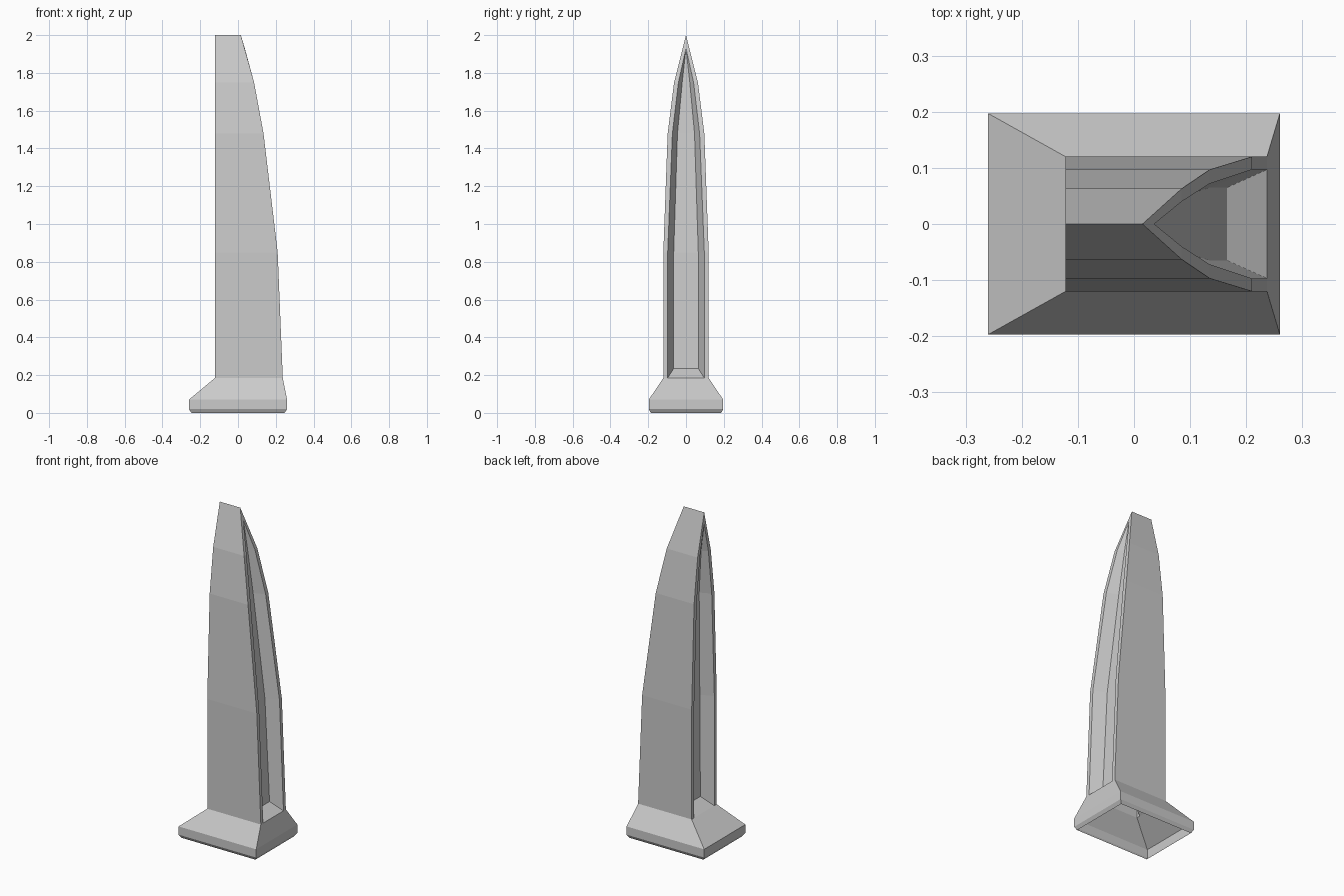
import bpy
import bmesh

cube = bpy.data.objects.get("Cube")
if cube:
    bpy.data.objects.remove(cube, do_unlink=True)

stone = bpy.data.materials.new("light_grey_stone")
stone.use_nodes = True
grey = (0.6, 0.6, 0.6, 1)
stone.diffuse_color = grey
stone.node_tree.nodes["Principled BSDF"].inputs["Base Color"].default_value = grey


def finish(bm, name):
    bmesh.ops.remove_doubles(bm, verts=bm.verts[:], dist=0.0005)
    bmesh.ops.recalc_face_normals(bm, faces=bm.faces[:])
    mesh = bpy.data.meshes.new(name)
    bm.to_mesh(mesh)
    bm.free()
    mesh.materials.append(stone)
    obj = bpy.data.objects.new(name, mesh)
    bpy.context.collection.objects.link(obj)
    return obj


def face(bm, *points):
    bm.faces.new([bm.verts.new(p) for p in points])


BACK = -0.122   # flat vertical edge of the shaft
FOOT = 0.185    # height where shaft meets base

# Shaft rows: height, curved edge x, half width, groove mouth, groove floor, groove depth
rows = [
    (FOOT, 0.237, 0.12, 0.097, 0.065, 0.071),
    (0.85, 0.21, 0.12, 0.097, 0.065, 0.075),
    (1.48, 0.135, 0.097, 0.072, 0.045, 0.065),
    (1.75, 0.085, 0.063, 0.04, 0.02, 0.035),
]
TIP_Z, TIP_X = 2.0, 0.015
PEAK_Z, PEAK_X = 1.93, 0.036


def grooved_edge(bm, curved):
    """Rim, slanted walls, floor and sill of the groove on one narrow side."""
    sign = -1 if curved else 1
    tip = (TIP_X if curved else BACK, 0, TIP_Z)
    peak = (PEAK_X if curved else BACK, 0, PEAK_Z)

    def ring(i, side):
        z, x, half, mouth, floor, depth = rows[i]
        x = x if curved else BACK
        floor_z = z + 0.05 if i == 0 else z
        return ((x, side * half, z), (x, side * mouth, z),
                (x + sign * depth, side * floor, floor_z))

    for side in (-1, 1):
        for i in range(len(rows) - 1):
            a, b = ring(i, side), ring(i + 1, side)
            face(bm, a[0], a[1], b[1], b[0])
            face(bm, a[1], a[2], b[2], b[1])
        top = ring(len(rows) - 1, side)
        face(bm, top[0], top[1], peak, tip)
        face(bm, top[1], top[2], peak)

    floors = [(ring(i, -1)[2], ring(i, 1)[2]) for i in range(len(rows))]
    for low, high in zip(floors, floors[1:]):
        face(bm, low[0], low[1], high[1], high[0])
    face(bm, *floors[-1], peak)
    face(bm, ring(0, -1)[1], ring(0, 1)[1], floors[0][1], floors[0][0])


# Tapering shaft with broad sides and two grooved narrow sides
bm = bmesh.new()
outline = [r[:3] for r in rows] + [(TIP_Z, TIP_X, 0)]
for side in (-1, 1):
    for (z0, x0, h0), (z1, x1, h1) in zip(outline, outline[1:]):
        face(bm, (BACK, side * h0, z0), (x0, side * h0, z0),
             (x1, side * h1, z1), (BACK, side * h1, z1))
for curved in (True, False):
    grooved_edge(bm, curved)
finish(bm, "grooved_shaft")

# Flared base, an open shell: height, min x, max x, half width
levels = [
    (0.0, -0.247, 0.247, 0.186),
    (0.02, -0.26, 0.26, 0.197),
    (0.07, -0.26, 0.26, 0.197),
    (FOOT, BACK, 0.237, 0.12),
]
bm = bmesh.new()
loops = [[(a, -h, z), (b, -h, z), (b, h, z), (a, h, z)] for z, a, b, h in levels]
for low, high in zip(loops, loops[1:]):
    for i in range(4):
        j = (i + 1) % 4
        face(bm, low[i], low[j], high[j], high[i])
finish(bm, "flared_base")
